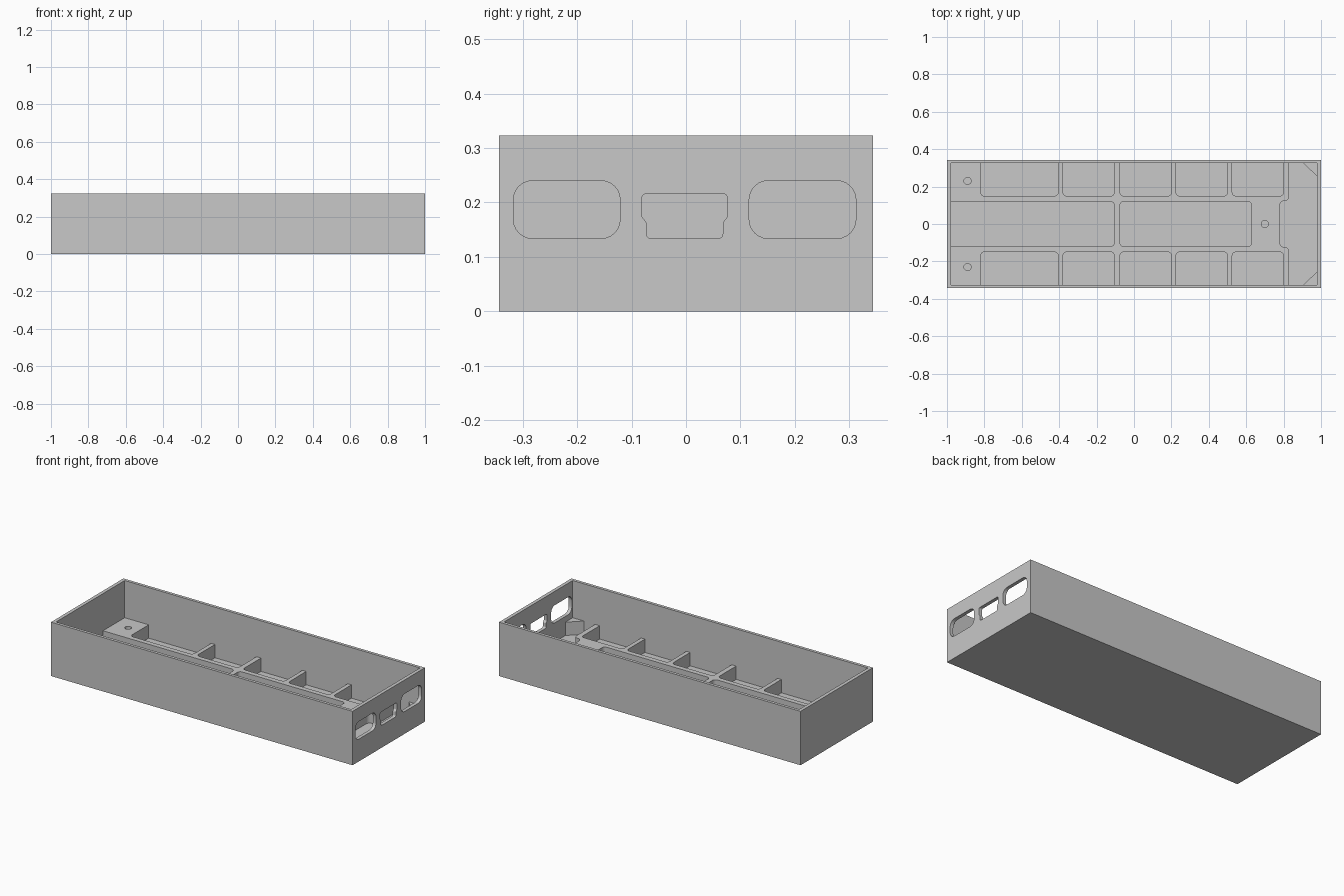
import bpy, bmesh, math
from mathutils import Vector

cube = bpy.data.objects.get("Cube")
if cube:
    bpy.data.objects.remove(cube, do_unlink=True)

grey = bpy.data.materials.new("plain grey")
grey.use_nodes = True
grey.diffuse_color = (0.58, 0.58, 0.58, 1)
grey.node_tree.nodes["Principled BSDF"].inputs["Base Color"].default_value = grey.diffuse_color

HALF_Y, HEIGHT = 0.343, 0.323
IN_X, IN_Y = 0.979, 0.325          # inner faces of the walls
FLOOR, DECK = 0.02, 0.1            # pocket floor and rib top
ABOVE = 0.4


def rounded(corners, steps=6):
    """Outline from (u, v, radius) corners."""
    out = []
    for i, (u, v, r) in enumerate(corners):
        p = Vector((u, v))
        if r == 0:
            out.append(p)
            continue
        a = (Vector(corners[i - 1][:2]) - p).normalized()
        b = (Vector(corners[(i + 1) % len(corners)][:2]) - p).normalized()
        half = a.angle(b) / 2
        centre = p + (a + b).normalized() * (r / math.sin(half))
        reach = r / math.tan(half)
        start = (p + a * reach - centre).normalized()
        end = (p + b * reach - centre).normalized()
        out += [centre + start.slerp(end, k / steps) * r for k in range(steps + 1)]
    return out


def rect(u0, u1, v0, v1, r=0, r_left=None, r_low=None, r_high=None):
    """Rectangle outline, with some corners left square if wanted."""
    low = r if r_low is None else r_low
    high = r if r_high is None else r_high
    left = 1 if r_left is None else r_left
    return rounded([(u0, v0, low * left), (u1, v0, low),
                    (u1, v1, high), (u0, v1, high * left)])


def prism(name, outline, lo, hi, along_x=False):
    bm = bmesh.new()
    place = (lambda p, h: (h, p.x, p.y)) if along_x else (lambda p, h: (p.x, p.y, h))
    rings = [[bm.verts.new(place(p, h)) for p in outline] for h in (lo, hi)]
    n = len(outline)
    for ring in rings:
        bm.faces.new(ring)
    for i in range(n):
        j = (i + 1) % n
        bm.faces.new((rings[0][i], rings[0][j], rings[1][j], rings[1][i]))
    bmesh.ops.recalc_face_normals(bm, faces=bm.faces)
    mesh = bpy.data.meshes.new(name)
    bm.to_mesh(mesh)
    bm.free()
    mesh.materials.append(grey)
    obj = bpy.data.objects.new(name, mesh)
    bpy.context.collection.objects.link(obj)
    return obj


tray = prism("tray", rect(-1, 1, -HALF_Y, HALF_Y), 0, HEIGHT)
cutters = [prism("cavity_cutter", rect(-IN_X, IN_X, -IN_Y, IN_Y), DECK, ABOVE)]


def cut_pocket(outline):
    cutters.append(prism("pocket_cutter", outline, FLOOR, 0.2))


# Side pockets, leaving the cross ribs between them
for x0, x1 in ((-0.82, -0.405), (-0.38, -0.105), (-0.075, 0.2), (0.225, 0.5), (0.525, 0.8)):
    cut_pocket(rect(x0, x1, 0.15, IN_Y, 0.02, r_high=0))
    cut_pocket(rect(x0, x1, -IN_Y, -0.15, 0.02, r_low=0))

# Two long middle pockets
cut_pocket(rect(-IN_X, -0.105, -0.12, 0.12, 0.02, r_left=0))
cut_pocket(rect(-0.075, 0.628, -0.12, 0.12, 0.02))

# Port bay with triangular corner posts and a notch towards the middle
half_bay = [(0.78, 0.124, 0.024), (0.83, 0.124, 0.024), (0.83, IN_Y, 0),
            (0.905, IN_Y, 0), (IN_X, 0.255, 0)]
cut_pocket(rounded(half_bay + [(x, -y, r) for x, y, r in reversed(half_bay)]))

# Blind screw holes
for x, y in ((-0.89, 0.23), (-0.89, -0.23), (0.7, 0)):
    cut_pocket(rect(x - 0.019, x + 0.019, y - 0.019, y + 0.019, 0.0188))

# Port openings in the end wall
ports = [rect(-0.317, -0.121, 0.134, 0.24, 0.035),
         rect(0.116, 0.312, 0.134, 0.24, 0.035)]
side = [(0.07, 0.134, 0.008), (0.07, 0.163, 0.004), (0.0785, 0.174, 0.004), (0.0785, 0.216, 0.008)]
shape = side + [(-y, z, r) for y, z, r in reversed(side)]
ports.append(rounded([(y - 0.0025, z, r) for y, z, r in shape]))
for outline in ports:
    cutters.append(prism("port_cutter", outline, 0.95, 1.05, along_x=True))

# Carve everything out of the tray
bpy.ops.object.select_all(action="DESELECT")
bpy.context.view_layer.objects.active = tray
tray.select_set(True)
for cutter in cutters:
    cutter.hide_render = True
    mod = tray.modifiers.new("cut", "BOOLEAN")
    mod.operation, mod.solver, mod.object = "DIFFERENCE", "EXACT", cutter
    bpy.ops.object.modifier_apply(modifier=mod.name)
    bpy.data.objects.remove(cutter, do_unlink=True)

bpy.ops.object.shade_smooth_by_angle(angle=math.radians(30))
